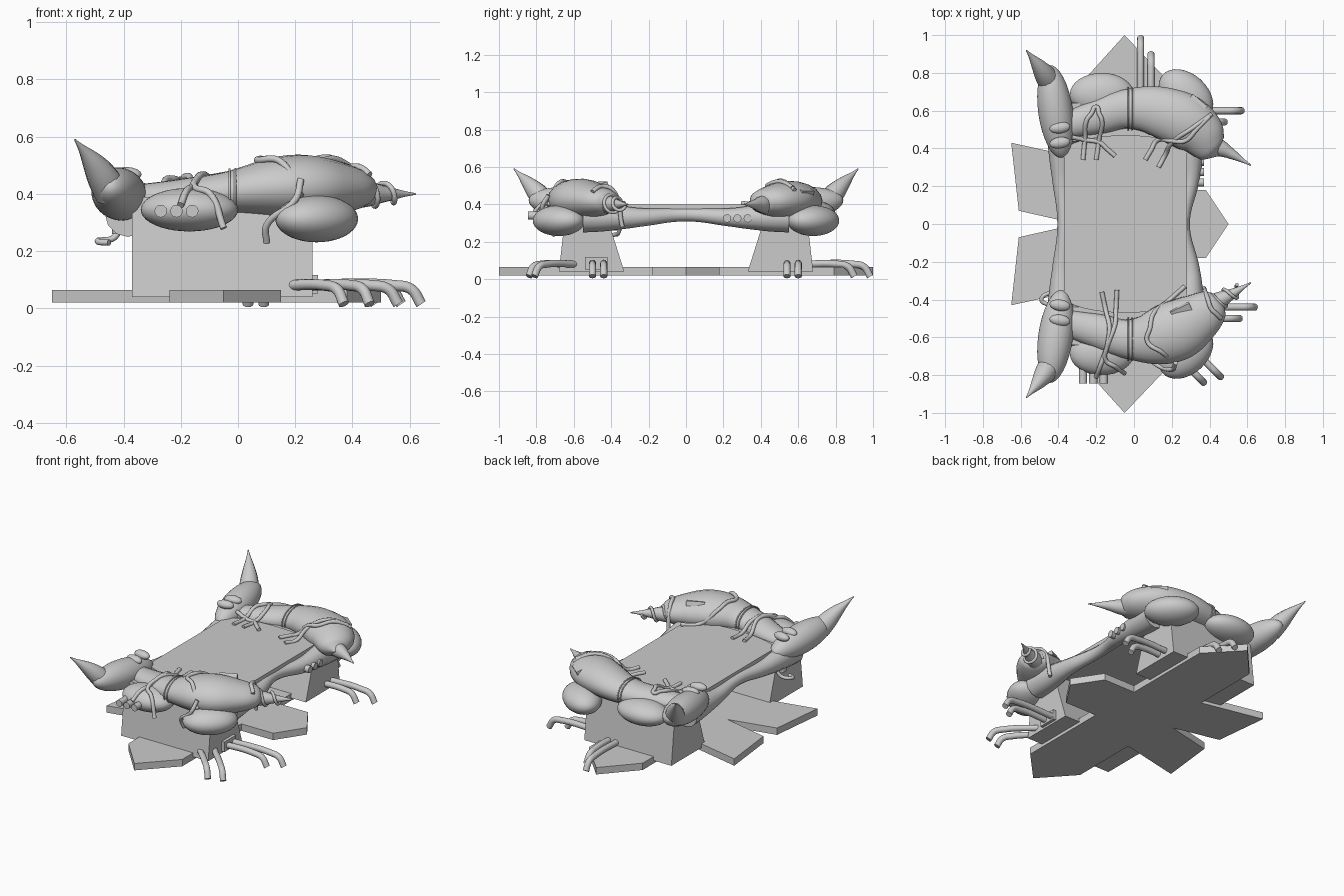
import bpy, bmesh, math
from mathutils import Vector

if "Cube" in bpy.data.objects:
    bpy.data.objects.remove(bpy.data.objects["Cube"])

def finish(name, bm, smooth=False):
    bmesh.ops.recalc_face_normals(bm, faces=bm.faces)
    for f in bm.faces:
        f.smooth = smooth
    me = bpy.data.meshes.new(name)
    bm.to_mesh(me)
    bm.free()
    ob = bpy.data.objects.new(name, me)
    bpy.context.collection.objects.link(ob)
    return ob

def prism(name, pts, z0, z1):
    bm = bmesh.new()
    f = bm.faces.new([bm.verts.new((x, y, z0)) for x, y in pts])
    top = bmesh.ops.extrude_face_region(bm, geom=[f])["geom"]
    bmesh.ops.translate(bm, vec=(0, 0, z1 - z0), verts=[g for g in top if isinstance(g, bmesh.types.BMVert)])
    return finish(name, bm)

def solid(name, loc, size, yaw=0, tilt=0, cube=False):
    bm = bmesh.new()
    if cube:
        bmesh.ops.create_cube(bm, size=1)
    else:
        bmesh.ops.create_uvsphere(bm, u_segments=32, v_segments=20, radius=1)
    ob = finish(name, bm, not cube)
    ob.location, ob.scale = loc, size
    ob.rotation_euler = (tilt, 0, math.radians(yaw))
    return ob

def tube(name, pts, radii, squash=1, zc=0, res=4):
    """Smooth round sweep through pts, with one radius or one per point."""
    cu = bpy.data.curves.new(name, 'CURVE')
    cu.dimensions = '3D'
    cu.bevel_depth, cu.bevel_resolution, cu.use_fill_caps = 1, res, True
    cu.resolution_u = 8
    sp = cu.splines.new('BEZIER')
    sp.bezier_points.add(len(pts) - 1)
    for i, (b, p) in enumerate(zip(sp.bezier_points, pts)):
        b.co = (p[0], p[1], p[2] - zc)
        b.radius = radii[i] if isinstance(radii, tuple) else radii
        b.handle_left_type = b.handle_right_type = 'AUTO'
    sp.radius_interpolation = 'CARDINAL' if isinstance(radii, tuple) else 'LINEAR'
    ob = bpy.data.objects.new(name, cu)
    bpy.context.collection.objects.link(ob)
    ob.location.z, ob.scale.z = zc, squash
    return ob

# Star-shaped base plate
half = [(0.5, 0), (0.38, 0.18), (0.15, 0.18), (0.15, 0.79), (-0.05, 1), (-0.24, 0.79),
        (-0.24, 0.34), (-0.65, 0.43), (-0.61, 0.07), (-0.3, 0)]
prism("base_plate", half + [(x, -y) for x, y in half[-2:0:-1]], 0.02, 0.065)

# Table top with rounded ends
arc = [(-0.045 + 0.325 * math.cos(a), 0.38 + 0.09 * math.sin(a))
       for a in [math.pi * i / 16 for i in range(17)]]
prism("table_top", arc + [(x, -y) for x, y in arc[::-1]], 0.375, 0.4)

for s, end in ((-1, "front"), (1, "back")):
    # Tapered pedestal
    ped = prism(end + "_pedestal", [(x, s * y) for x, y in ((-0.37, 0.33), (0.26, 0.33), (0.26, 0.68), (-0.37, 0.68))], 0.04, 0.39)
    for v in ped.data.vertices:
        if v.co.z > 0.2:
            v.co.y = s * (0.44 if abs(v.co.y) < 0.5 else 0.64)
    # Head with oval studs, pods
    solid(end + "_head", (-0.415, s * 0.595, 0.4), (0.092, 0.25, 0.09), s * 8, s * 0.1)
    for y in (0.43, 0.51):
        solid(end + "_head_stud", (-0.392, s * y, 0.468), (0.055, 0.03, 0.026), s * 8)
    solid(end + "_small_pod", (-0.17, s * 0.685, 0.345), (0.17, 0.115, 0.076))
    solid(end + "_large_pod", (0.275, s * 0.68, 0.313), (0.165, 0.115, 0.082), -s * 42)
    # Horn and tail spike
    tube(end + "_horn", [(-0.445, s * 0.75, 0.41), (-0.5, s * 0.83, 0.5), (-0.57, s * 0.92, 0.59)], (0.062, 0.042, 0.003))
    tube(end + "_tail_spike", [(0.42, s * 0.42, 0.4), (0.5, s * 0.38, 0.4), (0.62, s * 0.31, 0.4)], (0.05, 0.032, 0.003))
    # Bent body, swelling into the torso
    tip = (0.43, -0.42) if s < 0 else (0.415, 0.4)
    tube(end + "_body", [(-0.44, s * 0.5, 0.37), (-0.2, s * 0.565, 0.375), (-0.02, s * 0.61, 0.4),
                         (0.18, s * 0.58, 0.425), (0.33, s * 0.5, 0.42), (*tip, 0.41), (tip[0] + 0.04, tip[1] - s * 0.035, 0.405)],
         (0.06, 0.09, 0.107, 0.16 if s < 0 else 0.14, 0.137, 0.085, 0.01), 0.7, 0.42, 8)
    # Neck bands
    for x in (-0.03, -0.01):
        tube("neck_band", [(x, s * 0.61 + 0.112 * math.cos(t), 0.407 + 0.079 * math.sin(t))
                           for t in [math.tau * i / 12 for i in range(13)]], 0.004, res=2)

# Waisted side rails joining the two creatures
for name, x0, x1 in (("right_rail", 0.26, 0.3), ("left_rail", -0.37, -0.385)):
    tube(name, [(x0 if y == 0 else x1, y, 0.345 if y == 0 else 0.33) for y in (-0.55, -0.4, -0.25, 0, 0.25, 0.4, 0.55)],
         (0.08, 0.07, 0.05, 0.036, 0.05, 0.07, 0.08))

# Short stubs in rows of three
for i in range(3):
    x, y = -0.27 + 0.055 * i, 0.22 + 0.055 * i
    tube("front_stub", [(x, -0.7, 0.34), (x, -0.845, 0.34)], 0.022)
    tube("right_stub", [(0.27, y, 0.325), (0.37, y, 0.325)], 0.022)

# Ground pipes with drooping ends: tip position, compass angle, length
for x, y, deg, length in ((0.64, -0.44, 0, 0.42), (0.56, -0.5, 0, 0.34), (0.46, -0.81, -45, 0.32),
                          (0.37, -0.84, -45, 0.3), (0.57, 0.6, 0, 0.35), (0.48, 0.54, 0, 0.26),
                          (0.035, 0.985, 90, 0.36), (0.09, 0.9, 90, 0.28)):
    d = Vector((math.cos(math.radians(deg)), math.sin(math.radians(deg)), 0))
    end = Vector((x, y, 0.08))
    drop = Vector((0, 0, 0.065))
    tube("ground_pipe", [end - d * length, end - d * 0.09, end - d * 0.035 - drop * 0.2, end - drop], 0.019)

# Pedestal vent, body patches and hanging hook
solid("side_vent", (0.265, -0.48, 0.085), (0.03, 0.12, 0.065), cube=True)
solid("front_patch", (0.25, -0.46, 0.5), (0.11, 0.05, 0.03), 25, 0.35, True)
solid("back_patch", (0.32, 0.62, 0.475), (0.1, 0.09, 0.03), -40, -0.4, True)
tube("hook_cable", [(-0.4, -0.36, 0.33), (-0.43, -0.36, 0.25), (-0.49, -0.4, 0.235), (-0.45, -0.43, 0.23)], 0.011)
tube("hook_stub", [(-0.41, -0.4, 0.26), (-0.41, -0.4, 0.34)], 0.03)

# Coil around the front spike
coil = []
for i in range(17):
    p = Vector((0.43, -0.415, 0.4)).lerp(Vector((0.56, -0.345, 0.4)), i / 16)
    r, a = 0.052 - 0.0015 * i, math.tau * i / 8
    coil.append(p + Vector((-0.52, 0.85, 0)) * r * math.cos(a) + Vector((0, 0, r * math.sin(a))))
tube("spike_coil", coil, 0.009)

# Cables draped over the bodies, with heights found by dropping rays
bpy.context.view_layer.update()
dg = bpy.context.evaluated_depsgraph_get()

def drape(*path):
    pts = []
    for a, b in zip(path, path[1:] + path[-1:]):
        for t in (0, 0.5) if a != b else (0,):
            x, y = a[0] + (b[0] - a[0]) * t, a[1] + (b[1] - a[1]) * t
            z = bpy.context.scene.ray_cast(dg, (x, y, 2), (0, 0, -1))[1].z
            pts.append((x, y, z + 0.006 if z > 0.2 else 0.28))
    return pts

routes = [drape((-0.09, -0.35), (-0.1, -0.53), (-0.16, -0.7), (-0.2, -0.81)),
          drape((-0.17, -0.36), (-0.13, -0.55), (-0.15, -0.72), (-0.05, -0.79)),
          drape((0.27, -0.33), (0.1, -0.48), (0.07, -0.62), (0.22, -0.735)),
          drape((0.37, -0.34), (0.41, -0.45), (0.46, -0.5)),
          drape((-0.27, 0.34), (-0.25, 0.55), (-0.2, 0.62), (-0.17, 0.55), (-0.2, 0.34)),
          drape((-0.33, 0.46), (-0.18, 0.43), (-0.1, 0.36)),
          drape((0.13, 0.3), (0.2, 0.43), (0.41, 0.58)),
          drape((0.06, 0.34), (0.12, 0.44), (0.27, 0.44), (0.4, 0.57))]
for route in routes:
    tube("draped_cable", route, 0.012, res=3)
# Cable hanging down the front torso
tube("hanging_cable", [(0.22, -0.735, 0.45), (0.2, -0.77, 0.38), (0.1, -0.73, 0.29), (0.1, -0.7, 0.23)], 0.012)
